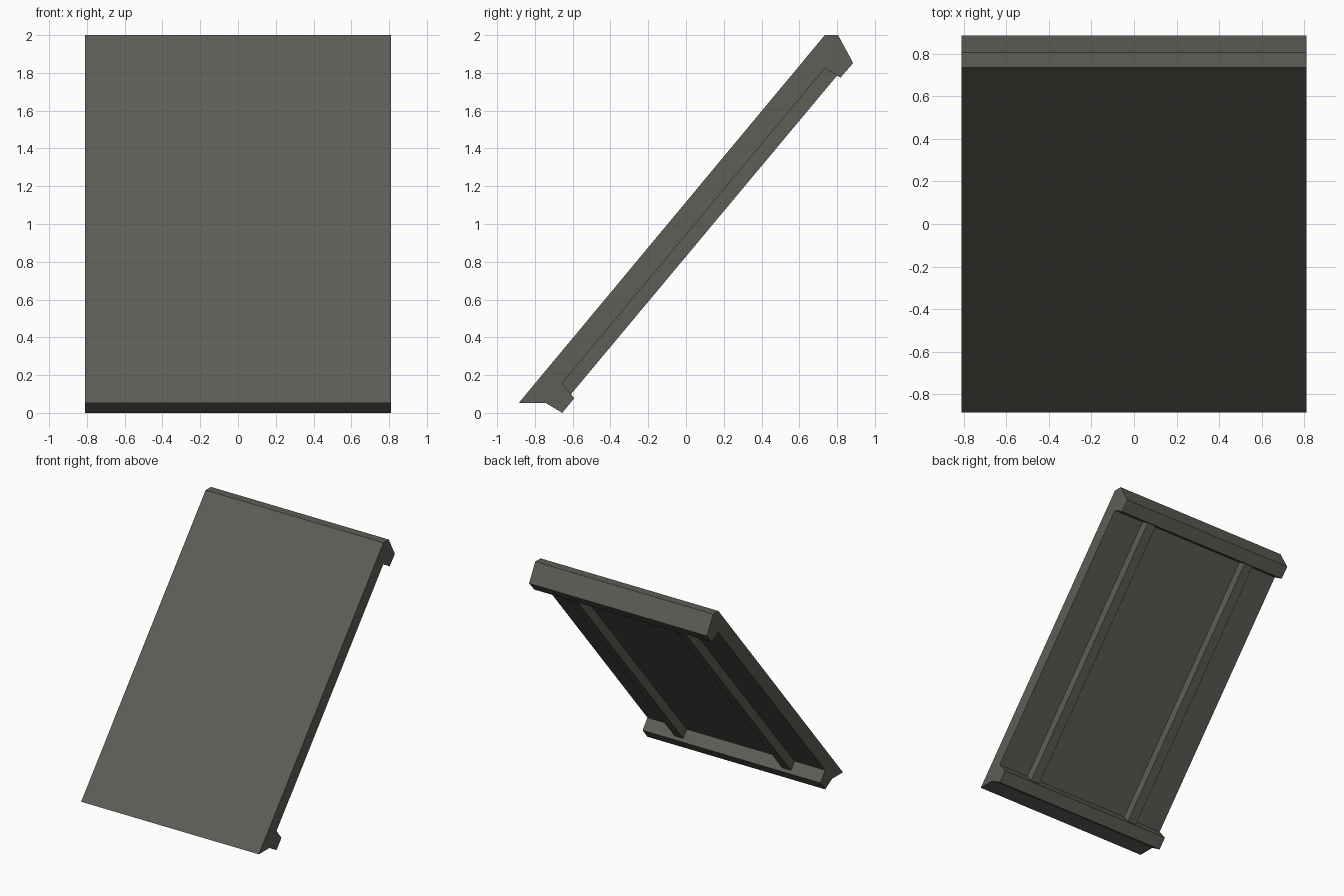
import bpy
import bmesh

if "Cube" in bpy.data.objects:
    bpy.data.objects.remove(bpy.data.objects["Cube"])

# One flat colour
mat = bpy.data.materials.new("dark warm grey")
mat.diffuse_color = (0.112, 0.112, 0.096, 1)
mat.use_nodes = True
mat.node_tree.nodes["Principled BSDF"].inputs["Base Color"].default_value = mat.diffuse_color


def extrude_profile(name, profile, x0, x1):
    """Extrude a (y, z) profile along x into a closed solid."""
    bm = bmesh.new()
    face = bm.faces.new([bm.verts.new((x0, y, z)) for y, z in profile])
    result = bmesh.ops.extrude_face_region(bm, geom=[face])
    verts = [g for g in result["geom"] if isinstance(g, bmesh.types.BMVert)]
    bmesh.ops.translate(bm, verts=verts, vec=(x1 - x0, 0, 0))
    bmesh.ops.recalc_face_normals(bm, faces=bm.faces)
    mesh = bpy.data.meshes.new(name)
    bm.to_mesh(mesh)
    bm.free()
    mesh.materials.append(mat)
    obj = bpy.data.objects.new(name, mesh)
    bpy.context.collection.objects.link(obj)
    return obj


# Sloping panel with ridge lip at the top and eave lip at the bottom
panel = [
    (-0.885, 0.053), (0.735, 2.0), (0.805, 2.0), (0.885, 1.852),
    (0.818, 1.775), (0.735, 1.824), (-0.655, 0.158), (-0.592, 0.077),
    (-0.655, 0.0), (-0.744, 0.053),
]
extrude_profile("roof_panel", panel, -0.81, 0.81)

# Two rafters under the panel, running from lip to lip
rafter = [(0.735, 1.824), (0.80, 1.786), (-0.609, 0.099), (-0.655, 0.158)]
for side, x in (("left", -0.49), ("right", 0.49)):
    extrude_profile("rafter_" + side, rafter, x - 0.04, x + 0.04)
